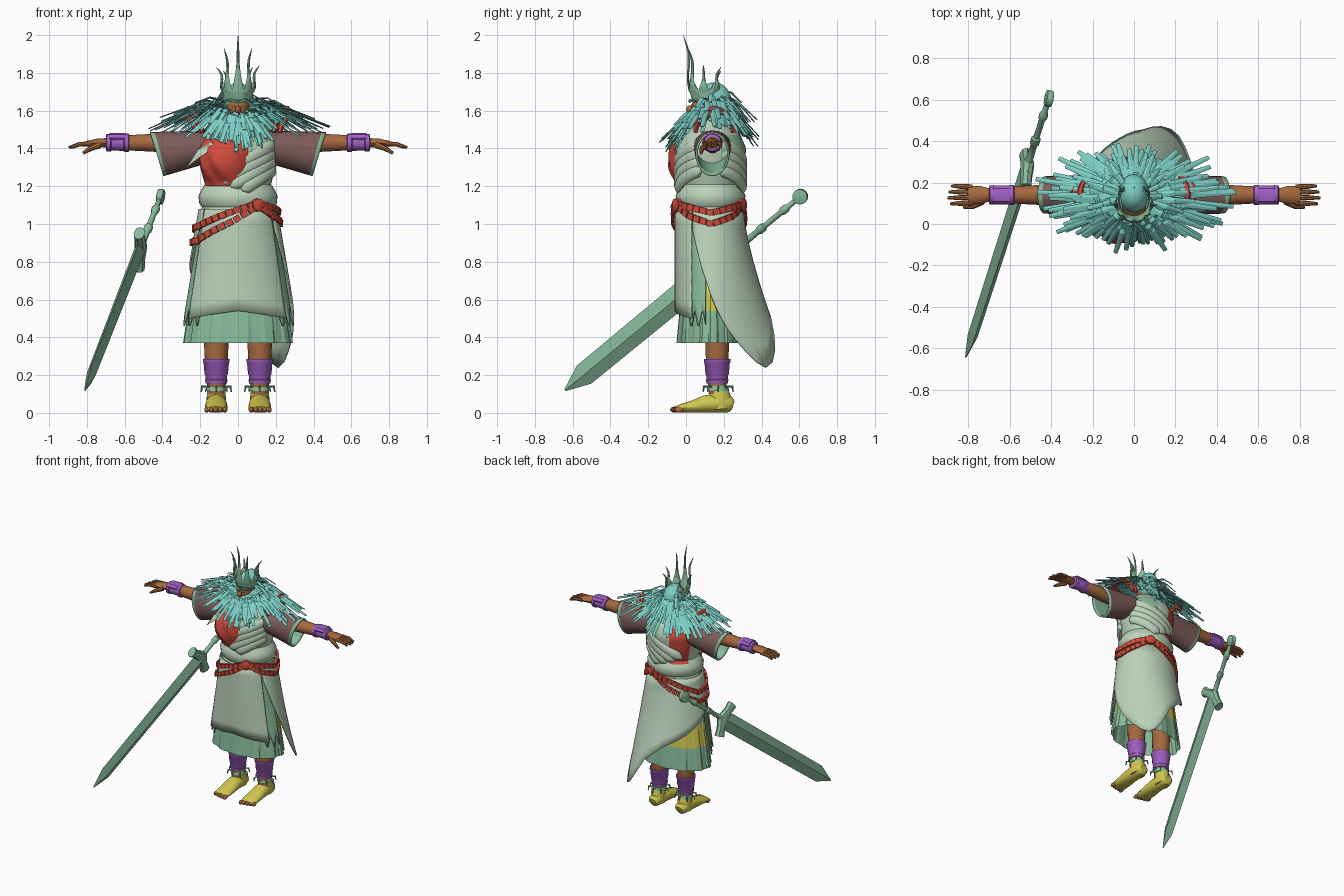
import bpy, bmesh, random
from math import sin, cos, pi, tau
from mathutils import Vector, Matrix
random.seed(4)
if "Cube" in bpy.data.objects:
    bpy.data.objects.remove(bpy.data.objects["Cube"])
X, Y, Z = Vector((1, 0, 0)), Vector((0, 1, 0)), Vector((0, 0, 1))
CY = .13  # depth of the body axis

def material(name, *rgb):
    m = bpy.data.materials.new(name)
    m.use_nodes = True
    m.diffuse_color = (*rgb, 1)
    m.node_tree.nodes["Principled BSDF"].inputs["Base Color"].default_value = (*rgb, 1)
    return m

SAGE, GREEN = material("pale sage cloth", .5, .65, .49), material("jade green", .25, .5, .33)
TEAL, SKIN = material("teal hair", .21, .64, .57), material("brown skin", .38, .14, .05)
MAUVE, PURPLE = material("mauve sleeve", .2, .11, .1), material("purple band", .36, .12, .56)
YELLOW, RED = material("yellow cloth", .64, .58, .08), material("coral red", .62, .07, .045)

def finish(name, bm, mats, paint=None, thick=0, angle=.7):
    """Turn a bmesh into an object; paint(center) picks a material slot."""
    bmesh.ops.recalc_face_normals(bm, faces=bm.faces)
    for f in bm.faces:
        f.material_index = paint(f.calc_center_median()) if paint else 0
    me = bpy.data.meshes.new(name)
    bm.to_mesh(me)
    bm.free()
    ob = bpy.data.objects.new(name, me)
    bpy.context.collection.objects.link(ob)
    for m in mats:
        me.materials.append(m)
    if thick:
        mod = ob.modifiers.new("thickness", "SOLIDIFY")
        mod.thickness = thick
        mod.material_offset = mod.material_offset_rim = len(mats) - 1
    bpy.ops.object.select_all(action="DESELECT")
    ob.select_set(True)
    bpy.context.view_layer.objects.active = ob
    if angle:
        bpy.ops.object.shade_smooth_by_angle(angle=angle)

def tube(bm, pts, sizes, side, n=10):
    """Loft elliptical rings (half width along side, half height) along points."""
    pts, rings = [Vector(p) for p in pts], []
    for i, p in enumerate(pts):
        t = (pts[min(i + 1, len(pts) - 1)] - pts[max(i - 1, 0)]).normalized()
        s = (side - t * side.dot(t)).normalized()
        w, h = sizes[i] if isinstance(sizes[i], tuple) else (sizes[i], sizes[i])
        turns = [tau * k / n for k in range(n)]
        rings.append([bm.verts.new(p + s * w * cos(a) + t.cross(s) * h * sin(a)) for a in turns])
    for a, b in zip(rings, rings[1:]):
        for k in range(n):
            bm.faces.new((a[k], a[(k + 1) % n], b[(k + 1) % n], b[k]))
    bm.faces.new(rings[0])
    bm.faces.new(rings[-1])

def one_tube(name, mat, *args):
    bm = bmesh.new()
    tube(bm, *args)
    finish(name, bm, [mat])

def sheet(name, f, nu, nv, mats, closed=False, **kw):
    """Grid surface from f(u, v)."""
    bm = bmesh.new()
    cols = nu if closed else nu + 1
    rows = [[bm.verts.new(f(i / nu, j / nv)) for i in range(cols)] for j in range(nv + 1)]
    for a, b in zip(rows, rows[1:]):
        for i in range(nu):
            k = (i + 1) % cols
            bm.faces.new((a[i], a[k], b[k], b[i]))
    finish(name, bm, mats, **kw)

def ball(name, mat, loc, size):
    bm = bmesh.new()
    m = Matrix.Translation(loc) @ Matrix.Diagonal((*size, 1))
    bmesh.ops.create_uvsphere(bm, u_segments=20, v_segments=12, radius=1, matrix=m)
    finish(name, bm, [mat])

def lerp(table, a):
    for (p, q), (r, s) in zip(table, table[1:]):
        if a <= r:
            return q + (s - q) * (a - p) / (r - p)
    return table[-1][1]

def around(a, rx, ry, z):
    """Point on an ellipse about the body; angle 0 is front, positive to the left."""
    return Vector((rx * sin(a), CY - ry * cos(a), z))

def robe(a, z, extra=0):
    """Outer cloth shape, flaring to the sides and backward as it falls."""
    drop = max(0, 1.08 - z)
    back = max(0, -cos(a))
    return around(a, .205 + .17 * drop + extra, .19 + extra + back * (.32 * drop ** 1.4 - .02), z)

# Torso with wrapped waist and coloured back, bulging chest cloth in front
BODY = [(1.03, .205), (1.09, .19), (1.11, .205), (1.15, .21), (1.19, .19), (1.21, .175),
        (1.3, .2), (1.4, .215), (1.47, .18), (1.55, .08)]

def torso(a, z, extra=0):
    r = lerp(BODY, z)
    return around(a, r + extra, r * .88 + extra, z)

def back_paint(c):
    if not 1.2 < c.z < 1.47 or c.y < .2:
        return 0
    return 1 if c.x < -.05 else 2 if c.x > .04 and c.z > 1.27 else 0

def chest(u, v):
    swell = sin(pi * u) * sin(pi * min(1, v * .9 + .1))
    return torso(-1.25 + 1.5 * u, 1.2 + .25 * v, .006 + swell * (.055 + .007 * sin(u * 19 + v * 8)))

sheet("torso", lambda u, v: torso(tau * u, 1.03 + .52 * v), 40, 26, [SAGE, RED, GREEN], closed=True, paint=back_paint)
sheet("chest_cloth", chest, 30, 14, [RED])

# Diagonal sash folds across the chest and back
bm = bmesh.new()
for k in range(4):
    for base in (0, pi):
        path = []
        for i in range(13):
            t = i / 12
            turn = 1.3 - t * (2.1 - .3 * k)
            path.append(around(turn if base == 0 else pi - turn, .198, .175, 1.42 - .045 * k - .18 * t ** 1.3 + .025 * k * t))
        tube(bm, path, [.008] + [(.036, .02)] * 11 + [.008], Z)
finish("sash_folds", bm, [SAGE])
one_tube("lapel", SAGE, [(-.13, -.03, 1.42), (-.2, -.02, 1.38), (-.27, 0, 1.3)], [(.02, .01), (.045, .012), .003], X + Z, 6)

# Pleated under skirt with a yellow band behind
def skirt(u, v):
    r = (.19 + .095 * v) * (1 + .02 * v * (1 if int(u * 96) % 8 < 4 else -1))
    return around(tau * u, r, r * .62, 1.05 - .68 * v)

sheet("under_skirt", skirt, 96, 16, [GREEN, YELLOW], closed=True, angle=.3, paint=lambda c: int(.54 < c.z < .69 and c.y > .1))

# Front apron, side panels and long back drape with its point on the left
def drape(name, mat, a0, a1, hem, extra=0):
    def shape(u, v):
        a = a0 + (a1 - a0) * u
        return robe(a, 1.08 + (hem(a) - 1.08) * v, extra)
    sheet(name, shape, 32, 8, [mat], thick=.008)

CAPE = [(1.05, .97), (1.3, .78), (1.6, .61), (2, .42), (2.35, .27), (2.52, .23), (2.7, .31), (3, .48),
        (3.4, .58), (4, .67), (4.7, .8), (5.2, 1)]
drape("front_apron", SAGE, -1.05, 1, lambda a: .54 - .04 * abs(a))
for s in (1, -1):
    drape("side_panel", GREEN, s * .8, s * 1.42, lambda a: .5 + .04 * sin(a * 25), -.012)
drape("back_drape", SAGE, 1.05, 5.2, lambda a: lerp(CAPE, a), .004)

# Two hanging belts of small plates, joined at round clasps
LOW = [(.5, 1.1), (1, 1.04), (1.6, 1), (2.2, 1.04), (2.7, 1.1), (3.5, 1), (4.5, .9), (5.2, .91), (6.2, 1.02), (6.8, 1.1)]
HIGH = [(.5, 1.11), (1.6, 1.06), (2.7, 1.11), (3.6, 1.05), (4.5, .97), (5.2, .99), (6.2, 1.07), (6.8, 1.11)]
bm = bmesh.new()
for belt in (LOW, HIGH):
    for i in range(36):
        a = .5 + tau * i / 36
        p, q = (robe(b, lerp(belt, b), .012) for b in (a, a + .08))
        x = (q - p).normalized()
        n = x.cross(Z).normalized()
        m = Matrix((x, n, n.cross(x))).transposed().to_4x4()
        bmesh.ops.create_cube(bm, size=1, matrix=Matrix.Translation(p) @ m @ Matrix.Diagonal((.035, .016, .033, 1)))
finish("belt_plates", bm, [RED], angle=0)
for a in (.5, 2.7):
    p, out = robe(a, 1.1, .012), Vector((sin(a), -cos(a), 0)) * .014
    one_tube("belt_clasp", RED, [p - out, p + out, p + out * 1.5], [.034, .034, .018], Z, 14)

for s in (1, -1):
    # Leg, shin guard, ankle band and foot
    x = s * .115
    one_tube("leg", SKIN, [(x, .165, z) for z in (.1, .25, .4, .6)], [.045, .06, .066, .07], X, 14)
    one_tube("shin_guard", PURPLE, [(x, .165, z) for z in (.155, .175, .18, .2, .205, .265, .27, .285)],
             [.056, .06, .056, .058, .062, .067, .071, .071], X, 16)
    bm = bmesh.new()
    tube(bm, [(x, .17, .115), (x, .17, .145)], [.056, .052], X, 14)
    for k in range(8):
        d, c = Vector((sin(tau * k / 8), cos(tau * k / 8), 0)), Vector((x, .17, .14))
        tube(bm, [c + d * .05, c + d * .075, c + d * .08 - Z * .03], [.006, .007, .003], Z, 4)
    finish("ankle_band", bm, [GREEN])
    one_tube("ankle", YELLOW, [(x, y, z) for y, z in ((.185, .02), (.18, .08), (.17, .13))], [(.05, .06), (.051, .06), (.047, .05)], X, 14)
    one_tube("foot", YELLOW, [(x, y, z) for y, z in ((.25, .04), (.235, .045), (.17, .053), (.1, .047), (.04, .034), (-.03, .023), (-.055, .02))],
             [(.03, .025), (.045, .043), (.053, .053), (.057, .047), (.06, .034), (.06, .023), (.05, .015)], X, 14)
    for k in range(5):
        ball("toe", SKIN, (x + s * (k - 1.9) * .024, -.06 + .006 * k, .017), (.013, .024, .016))

    # Wide sleeve with a green lining and slanted cuff
    def sleeve(u, v):
        up = sin(tau * u)
        return (s * (.15 + v * (.28 + .035 * up)), CY + .01 + (.1 - .01 * v) * cos(tau * u), 1.41 - .04 * v + (.085 + .032 * v) * up)
    sheet("sleeve", sleeve, 24, 14, [MAUVE, GREEN], closed=True, thick=.012,
          paint=lambda c: int(s * c.x - .3 * (c.z - 1.37) > .41))

    # Arm, bracer and hand
    one_tube("arm", SKIN, [(s * d, .14, 1.43) for d in (.2, .42, .57, .7)], [.055, .05, .042, .034], Y, 14)
    one_tube("bracer", PURPLE, [(s * d, .14, 1.43) for d in (.575, .58, .6, .605, .67, .675, .695, .7)],
             [.04, .049, .049, .043, .041, .047, .046, .036], Y, 16)
    one_tube("bracer_plate", PURPLE, [(s * .6, .14, 1.455), (s * .68, .14, 1.455)], [(.045, .027), (.045, .027)], Y, 8)
    bm = bmesh.new()
    tube(bm, [(s * .69, .14, 1.43), (s * .74, .14, 1.43), (s * .8, .14, 1.425)], [(.03, .026), (.043, .024), (.045, .016)], Y)
    for k in range(4):
        y, reach = .025 * k - .037, .9 - .012 * abs(k - 1.3)
        tube(bm, [(s * .78, .14 + y, 1.425), (s * .84, .14 + y * 1.1, 1.422), (s * reach, .14 + y * 1.15, 1.405)], [.013, .012, .007], Y, 8)
    tube(bm, [(s * .73, .11, 1.42), (s * .78, .085, 1.4), (s * .82, .08, 1.375)], [.018, .014, .008], Y, 8)
    finish("hand", bm, [SKIN])

    # Braided shoulder loops
    for d in (0, .03):
        turns = [pi * i / 10 for i in range(11)]
        one_tube("shoulder_braid", RED, [(s * (.26 + d - .07 * cos(t) ** 2), .15 - .1 * cos(t), 1.485 + (.125 - d) * sin(t)) for t in turns],
                 [.013 + .004 * (i % 2) for i in range(11)], X, 6)
    ball("eye", YELLOW, (s * .025, .033, 1.625), (.01, .008, .006))

# Head
ball("head", SKIN, (0, .11, 1.61), (.062, .085, .075))
ball("nose", SKIN, (0, .02, 1.605), (.014, .02, .022))
ball("hair_cap", TEAL, (0, .148, 1.65), (.073, .093, .1))

# Layered mane, moustache, beard and brows made of flat locks
def lock(a, start, end, z0, z1, width, arch=.03):
    p, q = around(a, start, start * .85, z0), around(a + random.uniform(-.1, .1), *end, z1)
    mid = p.lerp(q, .55) + Z * arch
    tube(bm, [p, mid, q], [(width * .8, .004), (width, .004), (width * .65, .003)], Vector((cos(a), sin(a), 0)), 4)

bm = bmesh.new()
for layer in range(4):
    for k in range(48):
        a = tau * (k + layer * .5) / 48
        reach = random.uniform(.8, 1) * (1 - .13 * layer)
        low = 1.41 + .1 * abs(sin(a)) + .025 * layer + random.uniform(-.025, .03)
        lock(a, .07, (.5 * reach, .275 * reach), 1.6 - .035 * max(0, cos(a)) + .012 * layer, low, .016, .035)
for k in range(40):  # hair falling backward from under the crown
    a, r = pi + random.uniform(-1.9, 1.9), random.uniform(.14, .25)
    lock(a, .06, (r, r), random.uniform(1.63, 1.7), random.uniform(1.53, 1.65), .014)
for k in range(24):  # beard
    lock(random.uniform(-.8, .8), .1, (.2, random.uniform(.17, .25)), 1.575, random.uniform(1.37, 1.47), .013, .01)
for s in (1, -1):
    tube(bm, [(0, .02, 1.645), (s * .035, .02, 1.655), (s * .08, .05, 1.645)], [.006, .009, .003], Z, 5)
finish("mane_and_beard", bm, [TEAL], angle=0)

# Crown band and long wavering spikes
def crown(u, v):
    r = .076 + .01 * v
    return (r * sin(tau * u), .11 - r * cos(tau * u) - .015 * v, 1.645 + (.085 + .02 * cos(tau * u * 8)) * v)

sheet("crown_band", crown, 48, 4, [GREEN], closed=True, thick=.008)
bm = bmesh.new()
for a, top in ((0, 2), (.7, 1.93), (-.7, 1.93), (1.5, 1.84), (-1.5, 1.83), (2.4, 1.83), (-2.4, 1.81)):
    d = Vector((sin(a), -cos(a), 0))
    path = [Vector((0, .1, 1.7 + (top - 1.7) * t)) + d * (.08 + .03 * t * t + .008 * sin(t * 7)) for t in (0, .15, .3, .5, .7, .85, 1)]
    tube(bm, path, [(.032, .006), (.024, .007), (.015, .006), .008, .007, .005, .001], Vector((cos(a), sin(a), 0)), 6)
finish("crown_spikes", bm, [GREEN])

# Great sword held free at the right side
pommel, tip, wide = Vector((-.41, .605, 1.145)), Vector((-.81, -.64, .12)), Vector((0, -.636, .77))
axis = (tip - pommel).normalized()
flat = axis.cross(wide).normalized() * .018

def sword_part(name, stops, sizes, n):
    one_tube(name, GREEN, [pommel.lerp(tip, t) for t in stops], sizes, wide, n)

sword_part("sword_blade", (.25, .3, .92, 1), [(.07, .03), (.067, .03), (.061, .025), (.006, .004)], 4)
sword_part("sword_grip", (0, .05, .06, .075, .085, .15, .155, .175, .18, .24, .25, .28),
           [.013, .014, .022, .022, .015, .015, .023, .023, .016, .018, .026, .026], 10)
one_tube("sword_pommel", GREEN, [pommel + flat * d for d in (-1, -.8, .8, 1)], [.032, .04, .04, .032], wide, 18)
one_tube("sword_guard", GREEN, [pommel.lerp(tip, .262) + wide * d + axis * abs(d) * .28 for d in (-.125, -.07, 0, .07, .125)],
         [(.04, .03), (.032, .028), (.05, .034), (.032, .028), (.04, .03)], axis, 8)
